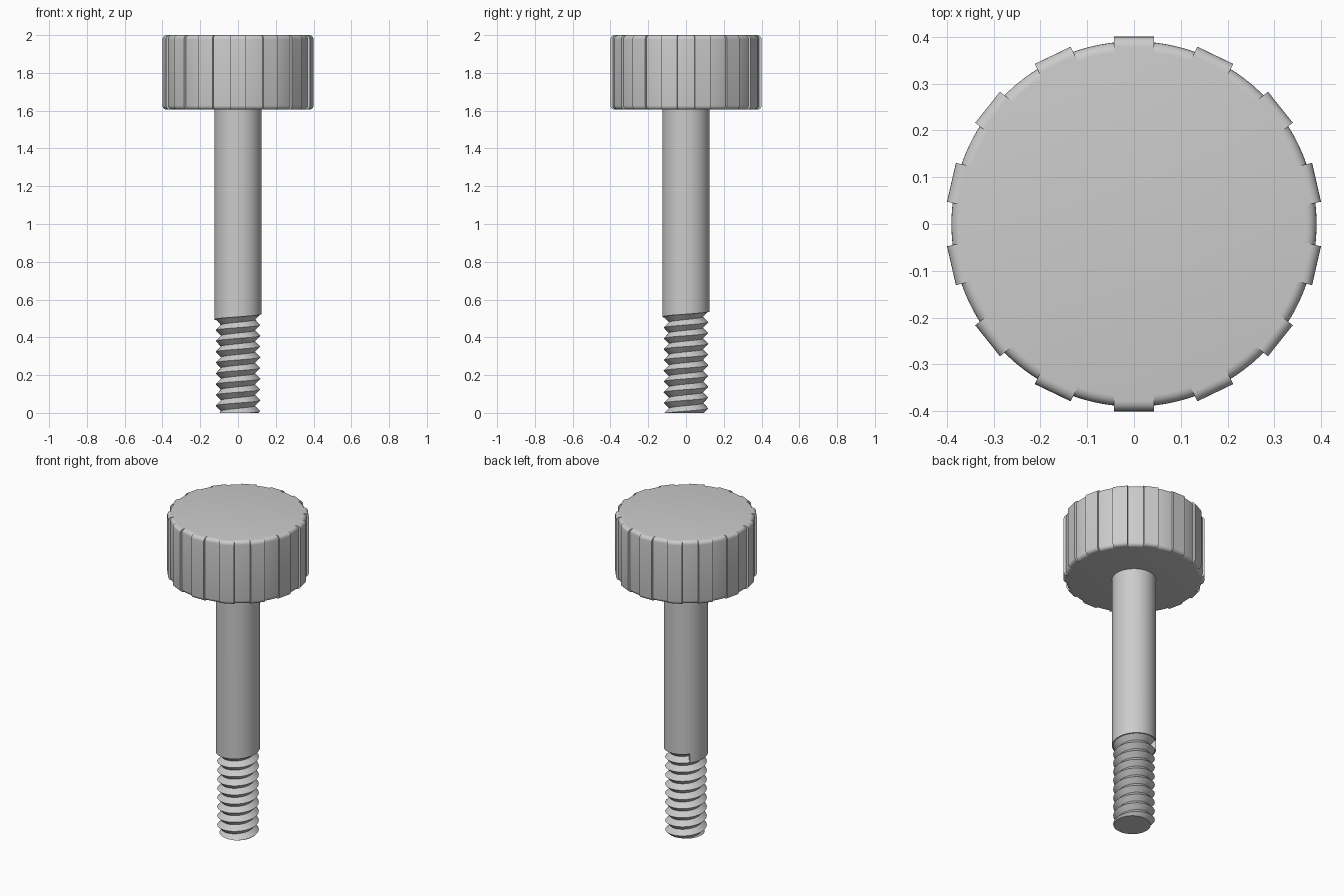
import bpy, bmesh, math
from math import sin, cos, pi

if "Cube" in bpy.data.objects:
    bpy.data.objects.remove(bpy.data.objects["Cube"])

grey = bpy.data.materials.new("grey metal")
grey.diffuse_color = (0.6, 0.6, 0.6, 1)
grey.use_nodes = True
grey.node_tree.nodes["Principled BSDF"].inputs["Base Color"].default_value = grey.diffuse_color


def finish(bm, name):
    bmesh.ops.remove_doubles(bm, verts=bm.verts, dist=1e-5)
    bmesh.ops.recalc_face_normals(bm, faces=bm.faces)
    mesh = bpy.data.meshes.new(name)
    bm.to_mesh(mesh)
    bm.free()
    mesh.materials.append(grey)
    obj = bpy.data.objects.new(name, mesh)
    bpy.context.collection.objects.link(obj)
    bpy.ops.object.select_all(action='DESELECT')
    obj.select_set(True)
    bpy.context.view_layer.objects.active = obj
    bpy.ops.object.shade_smooth_by_angle(angle=math.radians(30))
    return obj


def add_face(bm, verts):
    """Make a face, skipping points that coincide."""
    keep = []
    for v in verts:
        if all((v.co - k.co).length > 1e-6 for k in keep):
            keep.append(v)
    if len(keep) > 2:
        bm.faces.new(keep)


# Knob: round body with 14 flat grip ribs and filleted rims
RIBS, HALF, FILLET = 14, 0.0425, 0.022
HEAD_LOW, HEAD_HIGH = 1.605, 2.0


def knob_outline(inset):
    pts = []
    r = 0.39 - inset
    start = math.asin(HALF / r)
    step = 2 * pi / RIBS
    for i in range(RIBS):
        a = pi / 2 + i * step
        for side in (-HALF, HALF):
            d = 0.40 - inset
            pts.append((d * cos(a) - side * sin(a), d * sin(a) + side * cos(a)))
        for j in range(7):
            t = a + start + (step - 2 * start) * j / 6
            pts.append((r * cos(t), r * sin(t)))
    return pts


bm = bmesh.new()
levels = []
for i in range(6):
    t = i / 5 * pi / 2
    levels.append((FILLET * (1 - sin(t)), HEAD_LOW + FILLET * (1 - cos(t))))
levels += [(d, HEAD_LOW + HEAD_HIGH - z) for d, z in reversed(levels)]
rings = [[bm.verts.new((x, y, z)) for x, y in knob_outline(d)] for d, z in levels]
count = len(rings[0])
for lo, hi in zip(rings, rings[1:]):
    for i in range(count):
        j = (i + 1) % count
        bm.faces.new((lo[i], lo[j], hi[j], hi[i]))
bm.faces.new(rings[0][::-1])
bm.faces.new(rings[-1])
finish(bm, "knob")

# Shank and thread share a helical border that starts at the back left
SEG, PITCH, Z0 = 64, 0.057, 0.487
R_SHANK, R_CREST, R_ROOT = 0.125, 0.118, 0.090


def border(i):
    return Z0 + PITCH * i / SEG


def point(bm, i, r, z):
    a = math.radians(135) + 2 * pi * i / SEG
    return bm.verts.new((r * cos(a), r * sin(a), z))


# Plain shank with its helical lower rim
bm = bmesh.new()
cols = [[point(bm, i, R_CREST, border(i)), point(bm, i, R_SHANK, border(i)),
         point(bm, i, R_SHANK, HEAD_LOW + 0.01)] for i in range(SEG + 1)]
for a, b in zip(cols, cols[1:]):
    for k in range(2):
        bm.faces.new((a[k], b[k], b[k + 1], a[k + 1]))
# Step where the helical rim ends
bm.faces.new([point(bm, 0, r, z) for r, z in (
    (R_SHANK, Z0 + PITCH), (R_SHANK, Z0), (R_CREST, Z0),
    (R_ROOT, Z0 + PITCH / 2), (R_CREST, Z0 + PITCH))])
finish(bm, "shank")

# Screw thread: V profile cut off flat at the bottom
bm = bmesh.new()
cols = []
for i in range(SEG + 1):
    col = []
    for k in range(21):
        z = max(0.0, border(i) - k * PITCH / 2)
        phase = ((border(i) - z) / PITCH) % 1.0
        r = R_ROOT + (R_CREST - R_ROOT) * abs(1 - 2 * phase)
        col.append(point(bm, i, r, z))
    cols.append(col)
centre = bm.verts.new((0, 0, 0))
for a, b in zip(cols, cols[1:]):
    for k in range(20):
        add_face(bm, (a[k], a[k + 1], b[k + 1], b[k]))
    add_face(bm, (a[-1], centre, b[-1]))
finish(bm, "screw_thread")
